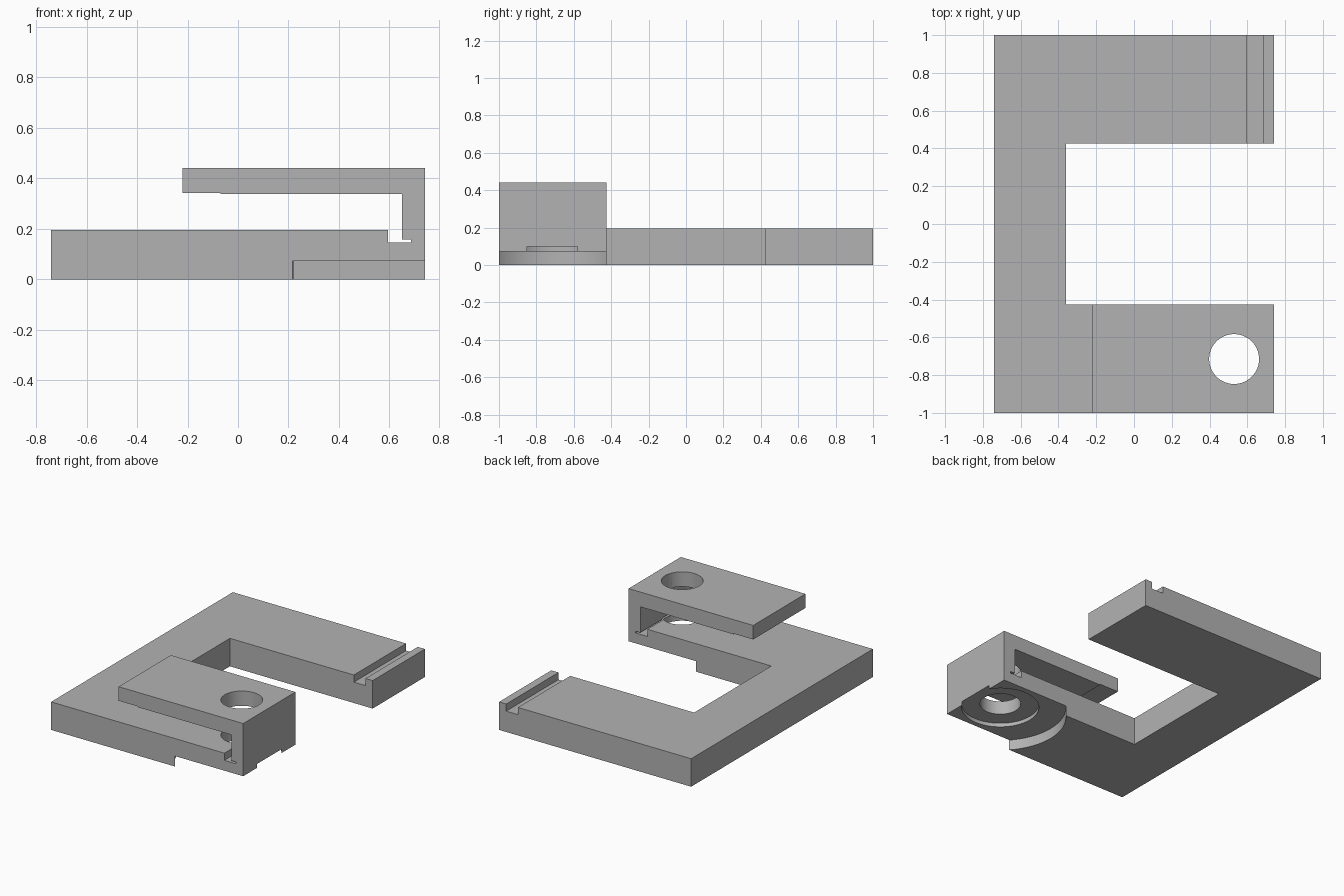
import bpy
import bmesh
import math

if "Cube" in bpy.data.objects:
    bpy.data.objects.remove(bpy.data.objects["Cube"], do_unlink=True)

grey = bpy.data.materials.new("plain grey")
grey.use_nodes = True
COLOUR = (0.45, 0.45, 0.45, 1)
grey.diffuse_color = COLOUR
grey.node_tree.nodes["Principled BSDF"].inputs["Base Color"].default_value = COLOUR

# Main dimensions
X, Y = 0.74, 1.0            # half width and half depth
INNER_X, INNER_Y = -0.36, 0.425   # edges of the opening
TOP = 0.195                 # plate thickness
HOLE = (0.53, -0.715)       # bore axis


def add_object(name, bm):
    bmesh.ops.recalc_face_normals(bm, faces=bm.faces)
    mesh = bpy.data.meshes.new(name)
    bm.to_mesh(mesh)
    bm.free()
    mesh.materials.append(grey)
    obj = bpy.data.objects.new(name, mesh)
    bpy.context.collection.objects.link(obj)
    return obj


def prism(name, profile, y0, y1):
    """Extrude an x-z profile along y."""
    bm = bmesh.new()
    face = bm.faces.new([bm.verts.new((x, y0, z)) for x, z in profile])
    new = bmesh.ops.extrude_face_region(bm, geom=[face])["geom"]
    verts = [v for v in new if isinstance(v, bmesh.types.BMVert)]
    bmesh.ops.translate(bm, verts=verts, vec=(0, y1 - y0, 0))
    return add_object(name, bm)


def bore(name, radius, top):
    """Round cutter on the bore axis, from below the floor up to top."""
    bm = bmesh.new()
    low = -0.1
    bmesh.ops.create_cone(bm, cap_ends=True, segments=96, radius1=radius,
                          radius2=radius, depth=top - low)
    bmesh.ops.translate(bm, verts=bm.verts, vec=(*HOLE, (top + low) / 2))
    cutter = add_object(name, bm)
    cutter.hide_render = True
    return cutter


def combine(target, other, operation):
    mod = target.modifiers.new(operation, "BOOLEAN")
    mod.operation, mod.solver, mod.object = operation, "EXACT", other
    bpy.context.view_layer.objects.active = target
    bpy.ops.object.modifier_apply(modifier=mod.name)
    bpy.data.objects.remove(other, do_unlink=True)


# Spine along the closed side
spine = [(-X, 0), (INNER_X, 0), (INNER_X, TOP), (-X, TOP)]
frame = prism("bracket_frame", spine, -Y, Y)

# Rear arm with an open groove near its end
rear = [(INNER_X, 0), (X, 0), (X, TOP), (0.685, TOP), (0.685, 0.145),
        (0.595, 0.145), (0.595, TOP), (INNER_X, TOP)]
rear_arm = prism("rear_arm", rear, INNER_Y, Y)

# Front arm folding back over itself, with an undercut groove at the bend
front = [(INNER_X, 0), (X, 0), (X, 0.44), (-0.22, 0.44), (-0.22, 0.342),
         (-0.07, 0.342), (-0.07, 0.337), (0.65, 0.337), (0.65, 0.157),
         (0.685, 0.157), (0.685, 0.145), (0.595, 0.145), (0.595, TOP),
         (INNER_X, TOP)]
front_arm = prism("front_arm", front, -Y, -INNER_Y)

# Through hole and the two stepped round recesses underneath
for name, radius, top in (("through_hole", 0.132, 0.6),
                          ("inner_recess", 0.25, 0.1),
                          ("outer_recess", 0.425, 0.073)):
    combine(front_arm, bore(name, radius, top), "DIFFERENCE")

for arm in (rear_arm, front_arm):
    combine(frame, arm, "UNION")

# Merge coplanar faces left by the joins
bm = bmesh.new()
bm.from_mesh(frame.data)
bmesh.ops.remove_doubles(bm, verts=bm.verts, dist=0.0001)
bmesh.ops.dissolve_limit(bm, angle_limit=math.radians(0.5),
                         verts=bm.verts, edges=bm.edges)
bm.to_mesh(frame.data)
bm.free()

bpy.ops.object.select_all(action="DESELECT")
frame.select_set(True)
bpy.context.view_layer.objects.active = frame
bpy.ops.object.shade_smooth_by_angle(angle=math.radians(30))
